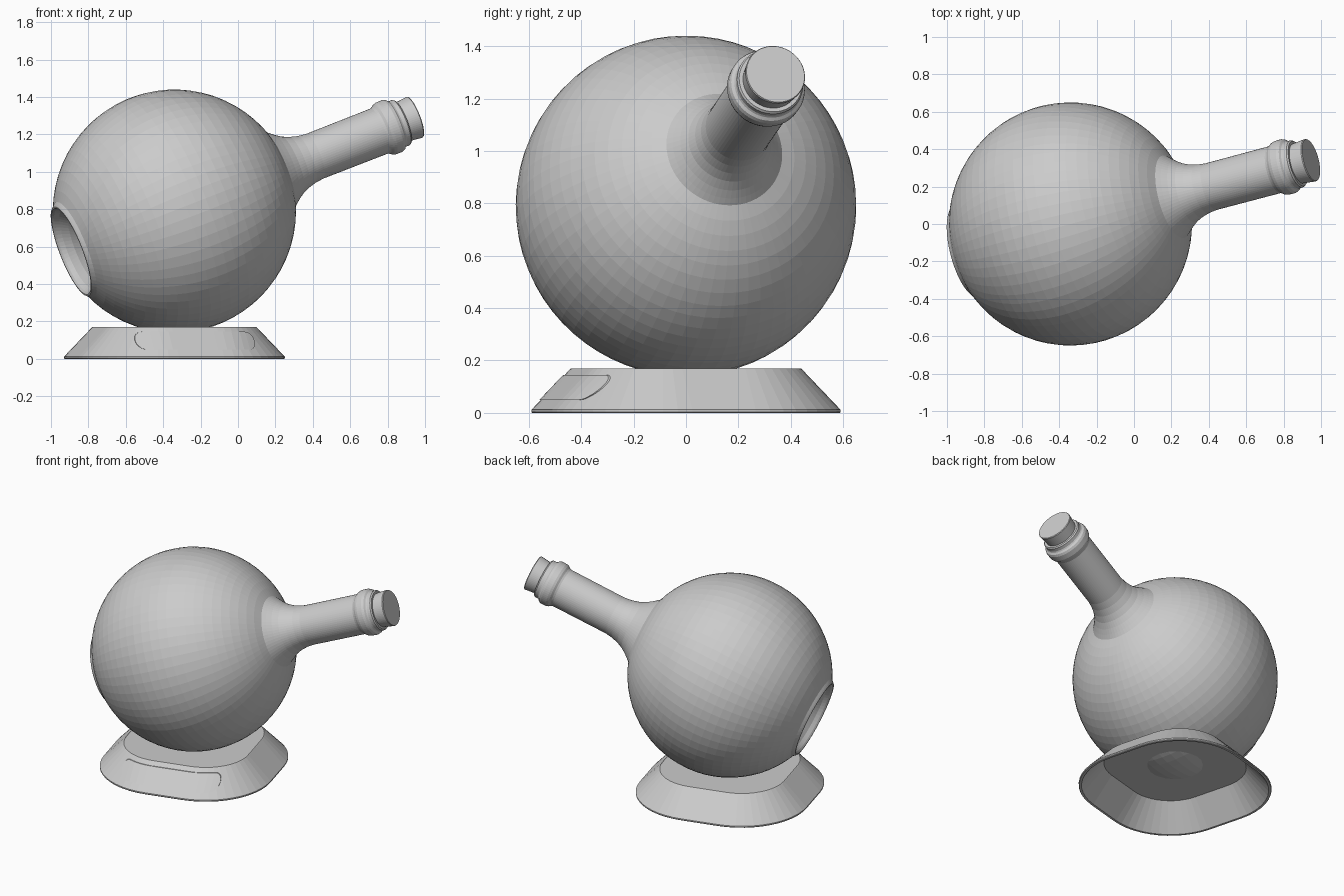
import bpy, bmesh
from math import sin, cos, pi, radians, sqrt
from mathutils import Vector, Matrix

if "Cube" in bpy.data.objects:
    bpy.data.objects.remove(bpy.data.objects["Cube"])

CENTRE = Vector((-0.34, 0, 0.79))             # middle of the round body
AXIS = Vector((1.287, 0.342, 0.503)).normalized()
TILT = Matrix.Translation(CENTRE) @ AXIS.to_track_quat('Z', 'Y').to_matrix().to_4x4()
BASE = Matrix.Translation((CENTRE.x, 0, 0)) @ Matrix.Rotation(radians(15), 4, 'Z')
SEG = 64


def finish(name, bm, matrix):
    bm.transform(matrix)
    bmesh.ops.recalc_face_normals(bm, faces=bm.faces)
    mesh = bpy.data.meshes.new(name)
    bm.to_mesh(mesh)
    bm.free()
    ob = bpy.data.objects.new(name, mesh)
    bpy.context.collection.objects.link(ob)
    return ob


def loft(bm, rings):
    """Join closed rings of points with quads and cap both ends."""
    rows = [[bm.verts.new(p) for p in ring] for ring in rings]
    for a, b in zip(rows, rows[1:]):
        n = len(a)
        for i in range(n):
            bm.faces.new((a[i], a[(i + 1) % n], b[(i + 1) % n], b[i]))
    bm.faces.new(rows[0])
    bm.faces.new(rows[-1])


def lathe(name, profile):
    """Turn (distance along axis, radius) points around the tilted axis."""
    bm = bmesh.new()
    loft(bm, [[(r * cos(2 * pi * i / SEG), r * sin(2 * pi * i / SEG), t)
               for i in range(SEG)] for t, r in profile])
    return finish(name, bm, TILT)


# Bottle: hollow punt, rolled rim, sphere, shoulder, neck and collar
punt = [(-0.485, 0.02), (-0.49, 0.08), (-0.51, 0.14), (-0.54, 0.19), (-0.575, 0.223),
        (-0.60, 0.236), (-0.611, 0.246), (-0.611, 0.255), (-0.602, 0.264)]
start, end, steps = radians(155), radians(20.5), 26
body = [(0.65 * cos(start + (end - start) * i / steps),
         0.65 * sin(start + (end - start) * i / steps)) for i in range(steps + 1)]
neck = [(0.632, 0.208), (0.66, 0.186), (0.695, 0.163), (0.735, 0.146), (0.78, 0.134),
        (0.83, 0.128), (1.21, 0.129), (1.222, 0.133), (1.235, 0.143), (1.25, 0.148),
        (1.285, 0.149), (1.30, 0.144), (1.308, 0.134), (1.316, 0.13), (1.338, 0.13),
        (1.346, 0.124), (1.346, 0.108), (1.32, 0.105)]
lathe("bottle", punt + body + neck)

# Cork stopper
lathe("cork", [(1.28, 0.104), (1.345, 0.109), (1.418, 0.117), (1.423, 0.114)])

# Stand: hollow rounded-square foot with sloping walls
FLAT, RADIUS = 0.125, 0.437


def outline(radius, z):
    pts = []
    for k in range(4):
        for j in range(13):
            a = pi / 2 * (k + j / 12)
            m = pi / 2 * k + pi / 4
            pts.append((FLAT * sqrt(2) * cos(m) + radius * cos(a),
                        FLAT * sqrt(2) * sin(m) + radius * sin(a), z))
    return pts


bm = bmesh.new()
loft(bm, [outline(r, z) for r, z in (
    (RADIUS - 0.16, 0.165), (RADIUS - 0.018, 0.0), (RADIUS - 0.003, 0.0),
    (RADIUS, 0.004), (RADIUS, 0.012), (RADIUS - 0.148, 0.167), (RADIUS - 0.152, 0.17))])
finish("stand", bm, BASE)

# Label plate wrapped on the front slope of the stand
HALF, LOW, HIGH, ROUND = 0.33, 0.05, 0.145, 0.045


def on_slope(v, z, lift):
    r = RADIUS - 0.148 * (z - 0.012) / 0.155 + lift
    over = max(0, abs(v) - FLAT)
    return (v, -(FLAT + sqrt(r * r - over * over)), z)


bm = bmesh.new()
ends = [HALF - ROUND * (1 - sin(pi / 2 * i / 6)) for i in range(7)]
cols = [-v for v in reversed(ends)] + [-0.25 + i * 0.05 for i in range(11)] + ends
sections = []
for v in cols:
    d = max(0, abs(v) - (HALF - ROUND))
    inset = ROUND - sqrt(max(0, ROUND ** 2 - d * d))
    lo, hi = LOW + inset, HIGH - inset
    sections.append([on_slope(v, lo, -0.004), on_slope(v, lo, 0.006),
                     on_slope(v, hi, 0.006), on_slope(v, hi, -0.004)])
loft(bm, sections)
finish("label_plate", bm, BASE)
